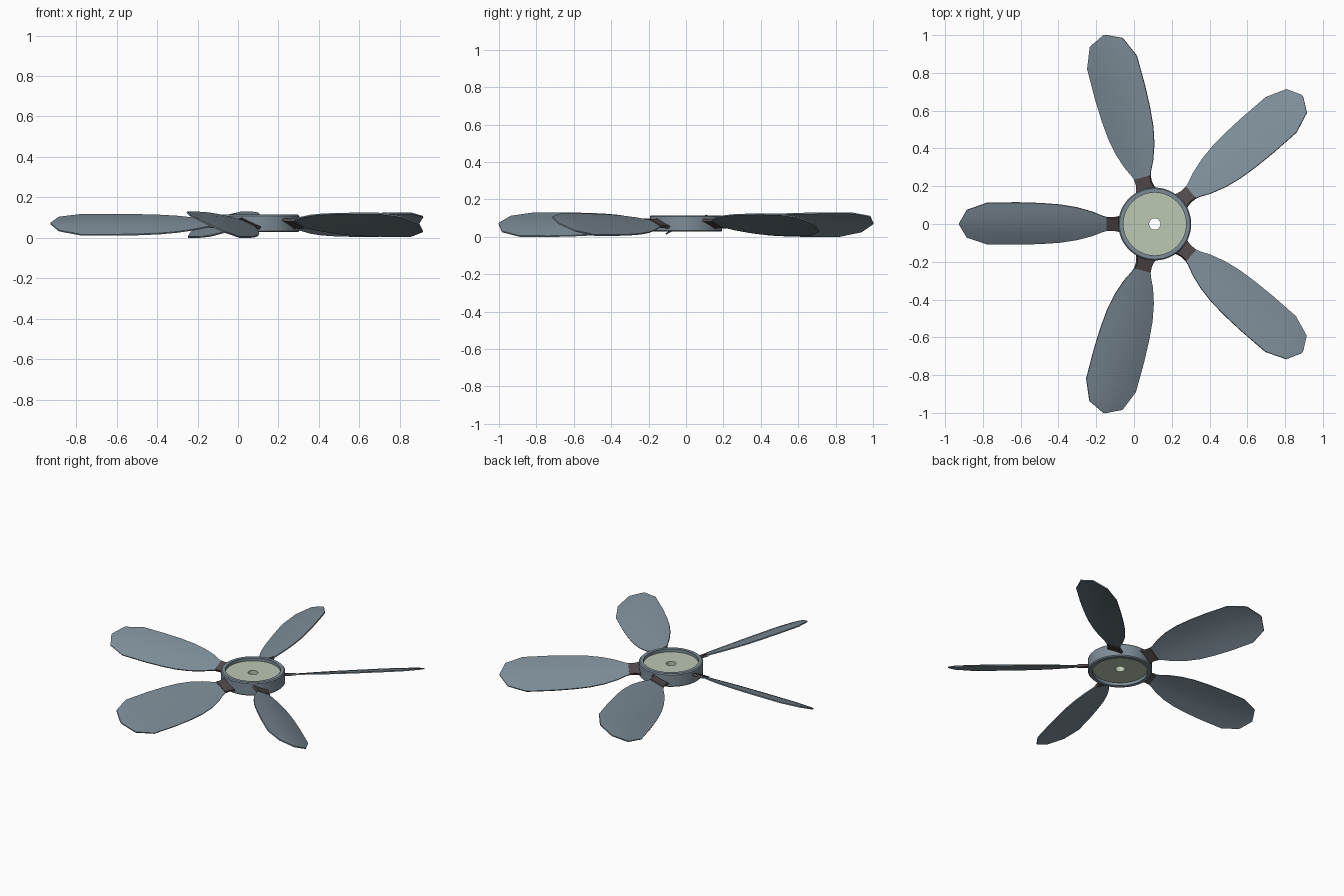
import bpy, bmesh, math
from mathutils import Matrix, Vector

if "Cube" in bpy.data.objects:
    bpy.data.objects.remove(bpy.data.objects["Cube"])

HUB_X, MID_Z = 0.11, 0.071
PITCH = math.radians(24.5)


def material(name, rgb):
    m = bpy.data.materials.new(name)
    m.diffuse_color = (*rgb, 1)
    m.use_nodes = True
    m.node_tree.nodes["Principled BSDF"].inputs["Base Color"].default_value = m.diffuse_color
    return m


STEEL = material("blue grey", (0.205, 0.265, 0.31))
GREEN = material("pale green", (0.50, 0.58, 0.45))
BROWN = material("dark brown", (0.085, 0.068, 0.068))


def finish(name, bm, mat, matrix, angle=30):
    bmesh.ops.recalc_face_normals(bm, faces=bm.faces)
    me = bpy.data.meshes.new(name)
    bm.to_mesh(me)
    bm.free()
    ob = bpy.data.objects.new(name, me)
    bpy.context.collection.objects.link(ob)
    me.materials.append(mat)
    ob.matrix_world = matrix
    bpy.ops.object.select_all(action='DESELECT')
    ob.select_set(True)
    bpy.context.view_layer.objects.active = ob
    bpy.ops.object.shade_smooth_by_angle(angle=math.radians(angle))
    return ob


def lathe(name, profile, mat, segments=48):
    """Revolve a closed (radius, z) profile around the hub axis."""
    bm = bmesh.new()
    rings = []
    for i in range(segments):
        a = math.tau * i / segments
        rings.append([bm.verts.new((r * math.cos(a), r * math.sin(a), z)) for r, z in profile])
    n = len(profile)
    for i in range(segments):
        p, q = rings[i], rings[(i + 1) % segments]
        for j in range(n):
            k = (j + 1) % n
            bm.faces.new((p[j], q[j], q[k], p[k]))
    return finish(name, bm, mat, Matrix.Translation((HUB_X, 0, 0)))


def strip(name, stations, width, thick, camber, mat, matrix):
    """Cambered plate along +x from (radius, half width) stations."""
    bm = bmesh.new()
    cols = (-1, -0.5, 0, 0.5, 1)
    tallest = max(h for _, h in stations)
    rows = []
    for r, h in stations:
        row = []
        for side in (0.5, -0.5):
            for c in (cols if side > 0 else cols[::-1]):
                bow = camber * (h / tallest) ** 2 * (0.5 - c * c)
                row.append(bm.verts.new((r, c * h * width, bow + side * thick)))
        rows.append(row)
    n = len(rows[0])
    for a, b in zip(rows, rows[1:]):
        for j in range(n):
            k = (j + 1) % n
            bm.faces.new((a[j], a[k], b[k], b[j]))
    for row in (rows[0], rows[-1]):   # end caps as quads between both skins
        for j in range(4):
            bm.faces.new((row[j], row[j + 1], row[8 - j], row[9 - j]))
    return finish(name, bm, mat, matrix)


# Hub rim and recessed disc with a through hole
lathe("hub_rim", [(0.166, 0.028), (0.187, 0.028), (0.193, 0.034), (0.193, 0.109),
                  (0.187, 0.115), (0.166, 0.115)], STEEL)
lathe("hub_disc", [(0.030, 0.048), (0.168, 0.048), (0.168, 0.095), (0.030, 0.095)], GREEN)

# Five unevenly spaced blades: angle, width factor
BLADE = [(0.245, 0.037), (0.275, 0.046), (0.33, 0.070), (0.41, 0.094), (0.50, 0.110),
         (0.60, 0.118), (0.72, 0.122), (0.885, 0.121), (0.995, 0.080), (1.036, 0.004)]
STALK = [(0.175, 0.050), (0.195, 0.041), (0.22, 0.036), (0.255, 0.038)]

for i, (deg, width) in enumerate([(180, 1.0), (105, 1.23), (-105, 1.23), (41, 1.12), (-41, 1.12)]):
    place = (Matrix.Translation((HUB_X, 0, MID_Z))
             @ Matrix.Rotation(math.radians(deg), 4, 'Z')
             @ Matrix.Rotation(-PITCH, 4, 'X'))
    strip(f"blade_{i + 1}", BLADE, width, 0.007, 0.014, STEEL, place)
    strip(f"blade_stalk_{i + 1}", STALK, width, 0.016, 0.0, BROWN, place)
